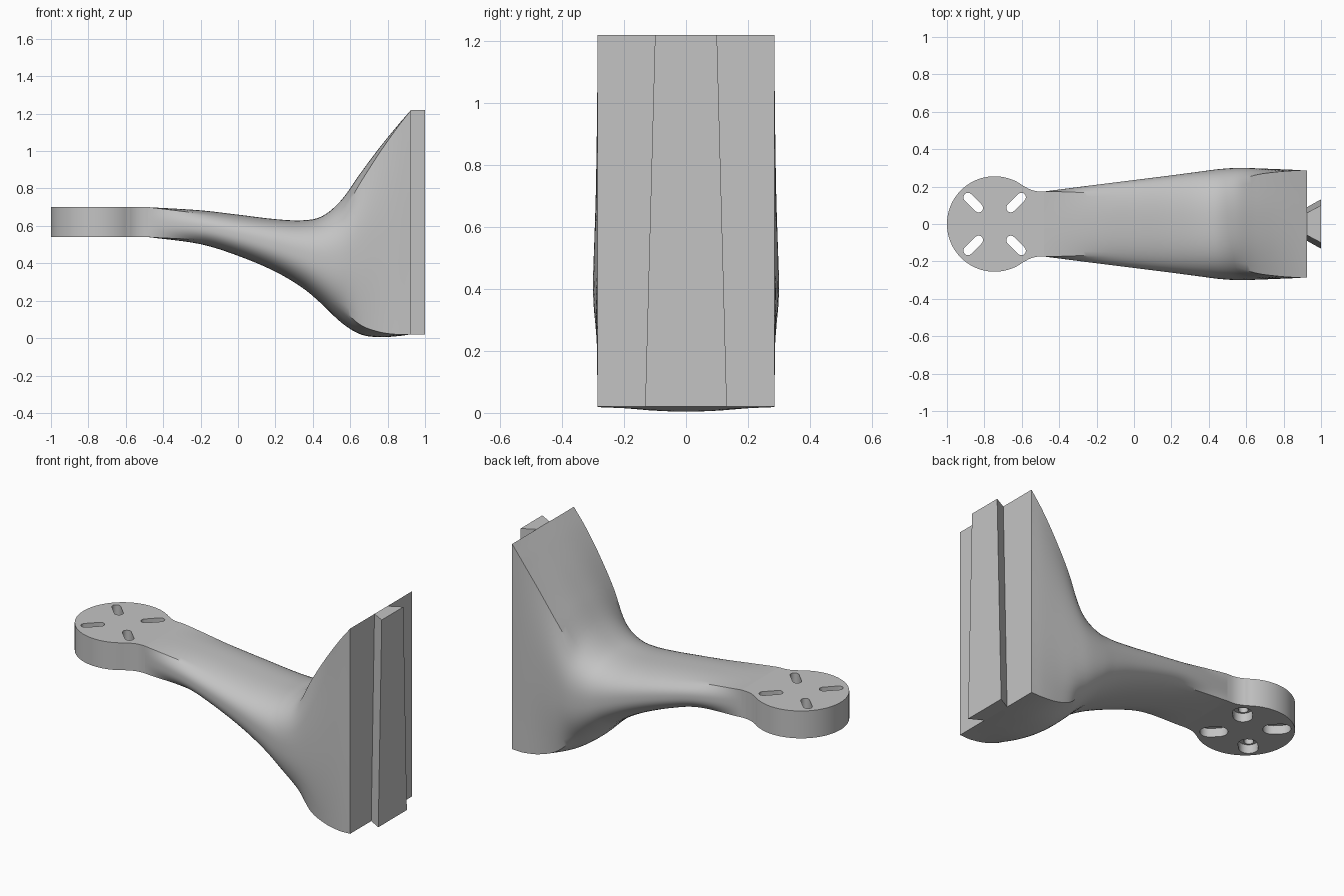
import bpy
import bmesh
from math import sin, cos, pi, radians, atan2, hypot

scene = bpy.context.scene
old = bpy.data.objects.get("Cube")
if old:
    bpy.data.objects.remove(old, do_unlink=True)

# Single material
grey = bpy.data.materials.new("plain_grey")
grey.use_nodes = True
colour = (0.55, 0.55, 0.55, 1)
grey.diffuse_color = colour
grey.node_tree.nodes["Principled BSDF"].inputs["Base Color"].default_value = colour


def loft(bm, rings):
    """Skin a list of equal-length rings and cap both ends."""
    rows = [[bm.verts.new(p) for p in ring] for ring in rings]
    n = len(rows[0])
    for a, b in zip(rows, rows[1:]):
        for i in range(n):
            j = (i + 1) % n
            bm.faces.new((a[i], a[j], b[j], b[i]))
    bm.faces.new(rows[0][::-1])
    bm.faces.new(rows[-1])


def make(name, lofts):
    bm = bmesh.new()
    for rings in lofts:
        loft(bm, rings)
    bmesh.ops.recalc_face_normals(bm, faces=bm.faces)
    mesh = bpy.data.meshes.new(name)
    bm.to_mesh(mesh)
    bm.free()
    mesh.materials.append(grey)
    obj = bpy.data.objects.new(name, mesh)
    scene.collection.objects.link(obj)
    return obj


def activate(obj):
    bpy.ops.object.select_all(action="DESELECT")
    obj.select_set(True)
    bpy.context.view_layer.objects.active = obj


def smooth(obj):
    activate(obj)
    bpy.ops.object.shade_smooth_by_angle(angle=radians(30))


def prism(outline, z0, z1):
    return [[(x, y, z) for x, y in outline] for z in (z0, z1)]


# Mounting head: disc blended into the neck by concave fillets
HEAD_X, HEAD_R, Z0, Z1 = -0.745, 0.255, 0.54, 0.70
NECK_X, NECK_Y, ARM_X = -0.5, 0.174, -0.48
FILLET_R = 0.145
fillet_y = NECK_Y + FILLET_R
tangent = atan2(fillet_y, NECK_X - HEAD_X)
half = []
for i in range(41):
    a = pi + (tangent - pi) * i / 40
    half.append((HEAD_X + HEAD_R * cos(a), HEAD_R * sin(a)))
for i in range(1, 13):
    a = pi + tangent + (pi / 2 - tangent) * i / 12
    half.append((NECK_X + FILLET_R * cos(a), fillet_y + FILLET_R * sin(a)))
half.append((ARM_X, NECK_Y))
outline = half + [(x, -y) for x, y in half[:0:-1]]
head = make("mounting_head", [prism(outline, Z0, Z1)])


# Four radial slots, each with a wider recess underneath
def stadium(angle, offset, core, radius):
    points = []
    for side in (1, -1):
        for i in range(13):
            a = pi * (i / 12 - 0.5) + (0 if side > 0 else pi)
            u = offset + side * core / 2 + radius * cos(a)
            v = radius * sin(a)
            points.append((HEAD_X + u * cos(angle) - v * sin(angle),
                           u * sin(angle) + v * cos(angle)))
    return points


def cut_slots(core, radius, z0, z1):
    angles = [pi / 4 + k * pi / 2 for k in range(4)]
    cutter = make("slot_cutter", [prism(stadium(a, 0.162, core, radius), z0, z1)
                                  for a in angles])
    cutter.hide_render = True
    mod = head.modifiers.new("slots", "BOOLEAN")
    mod.operation = "DIFFERENCE"
    mod.solver = "EXACT"
    mod.object = cutter
    activate(head)
    bpy.ops.object.modifier_apply(modifier=mod.name)
    bpy.data.objects.remove(cutter, do_unlink=True)


cut_slots(0.08, 0.024, 0.4, 0.8)
cut_slots(0.045, 0.05, 0.4, 0.59)
smooth(head)

# Arm stations: x, top, bottom, half width, roundness
PLATE_X = 0.925
stations = [
    (ARM_X, Z1, Z0, NECK_Y, 0),
    (-0.2, 0.683, 0.502, 0.21, 0.85),
    (0, 0.66, 0.44, 0.235, 1),
    (0.2, 0.636, 0.355, 0.26, 1),
    (0.35, 0.63, 0.265, 0.28, 1),
    (0.45, 0.652, 0.18, 0.293, 1),
    (0.55, 0.735, 0.085, 0.3, 0.95),
    (0.65, 0.875, 0.022, 0.298, 0.5),
    (0.75, 1.01, 0.005, 0.294, 0.24),
    (0.85, 1.133, 0.01, 0.29, 0.07),
    (PLATE_X, 1.22, 0.02, 0.285, 0),
]


def slope(i, k):
    a, b = stations[max(i - 1, 0)], stations[min(i + 1, len(stations) - 1)]
    return (b[k] - a[k]) / (b[0] - a[0])


def sample(x, k):
    """Smooth curve through column k of the stations."""
    i = max(j for j in range(len(stations) - 1) if stations[j][0] <= x)
    a, b = stations[i], stations[i + 1]
    h = b[0] - a[0]
    t = (x - a[0]) / h
    s = t * t * (3 - 2 * t)
    return (a[k] * (1 - s) + b[k] * s
            + h * t * (1 - t) * ((1 - t) * slope(i, k) - t * slope(i + 1, k)))


def section(x):
    """Rectangle blended towards a rounded oval."""
    top, bottom, width, w = (sample(x, k) for k in range(1, 5))
    w = min(max(w, 0), 1)
    mid, tall = (top + bottom) / 2, (top - bottom) / 2
    ring = []
    for i in range(64):
        c, s = cos(i * pi / 32), sin(i * pi / 32)
        box = 1 / max(abs(c), abs(s))
        oval = (abs(c) ** 2.5 + abs(s) ** 2.5) ** (-1 / 2.5)
        r = box * (1 - w) + oval * w
        ring.append((x, width * r * c, mid + tall * r * s))
    return ring


STEPS = 80
arm = make("flared_arm", [[section(ARM_X + (PLATE_X - ARM_X) * i / STEPS)
                           for i in range(STEPS + 1)]])
smooth(arm)


# Tapered dovetail rail on the end face, wider at its foot
def rail_ring(z, inner, outer):
    return [(PLATE_X, -inner, z), (1, -outer, z), (1, outer, z), (PLATE_X, inner, z)]


make("dovetail_rail", [[rail_ring(0.02, 0.09, 0.132), rail_ring(1.22, 0.06, 0.1)]])
